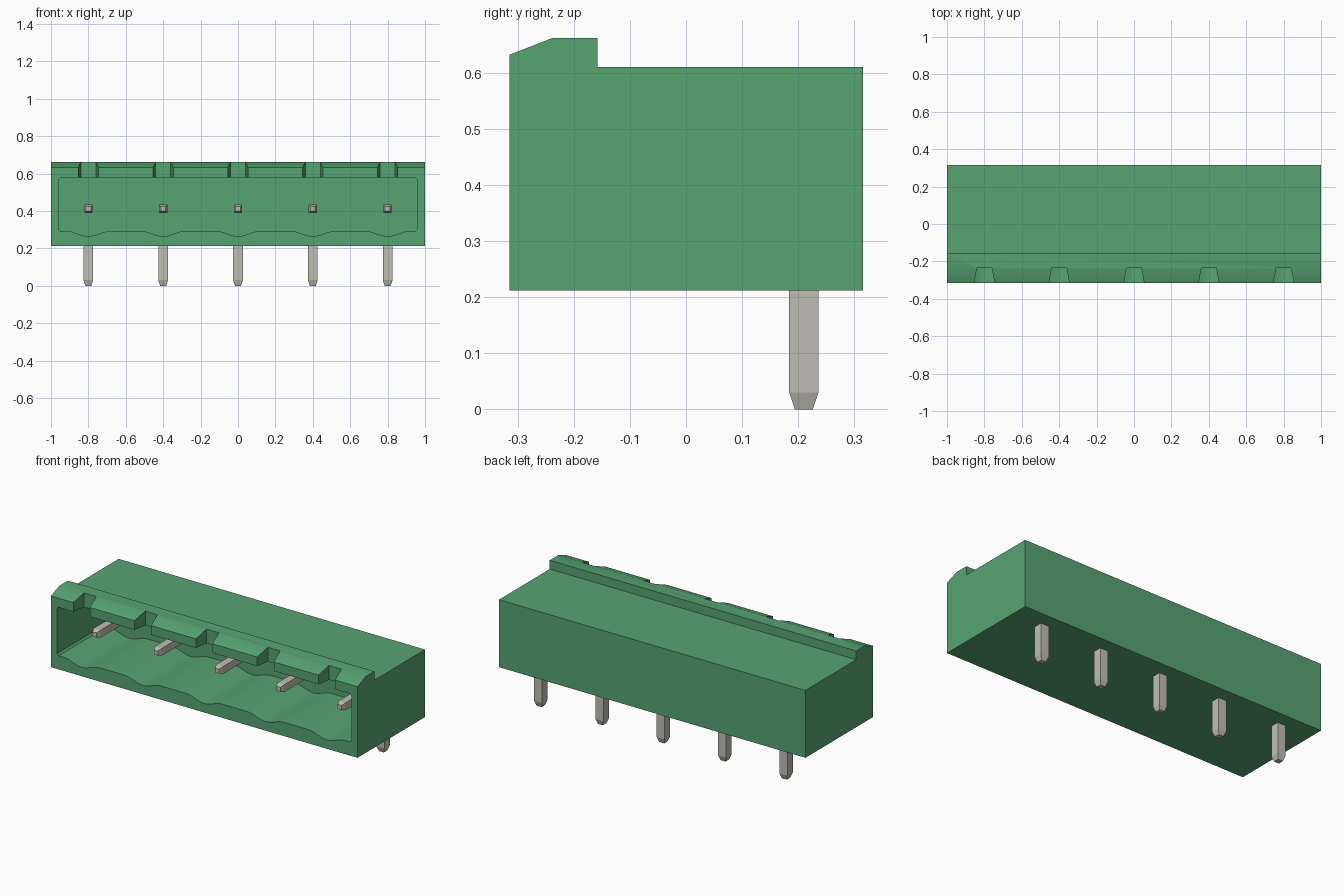
import bpy, bmesh, math
from mathutils import Vector

cube = bpy.data.objects.get("Cube")
if cube:
    bpy.data.objects.remove(cube, do_unlink=True)


def material(name, rgb):
    m = bpy.data.materials.new(name)
    m.use_nodes = True
    m.diffuse_color = (*rgb, 1)
    m.node_tree.nodes["Principled BSDF"].inputs["Base Color"].default_value = (*rgb, 1)
    return m


GREEN = material("green plastic", (0.095, 0.37, 0.17))
METAL = material("pin metal", (0.53, 0.52, 0.46))
PIN_X = [-0.8, -0.4, 0.0, 0.4, 0.8]


def loft(name, rings, mat):
    """Closed solid through rings of equal point count, capped at both ends."""
    bm = bmesh.new()
    loops = [[bm.verts.new(p) for p in ring] for ring in rings]
    n = len(loops[0])
    for a, b in zip(loops, loops[1:]):
        for i in range(n):
            j = (i + 1) % n
            bm.faces.new((a[i], a[j], b[j], b[i]))
    bm.faces.new(loops[0])
    bm.faces.new(loops[-1])
    bmesh.ops.recalc_face_normals(bm, faces=bm.faces)
    me = bpy.data.meshes.new(name)
    bm.to_mesh(me)
    bm.free()
    me.materials.append(mat)
    ob = bpy.data.objects.new(name, me)
    bpy.context.collection.objects.link(ob)
    return ob


def cut(target, cutter):
    cutter.hide_render = True
    mod = target.modifiers.new("cut", 'BOOLEAN')
    mod.operation = 'DIFFERENCE'
    mod.solver = 'EXACT'
    mod.object = cutter
    bpy.ops.object.select_all(action='DESELECT')
    bpy.context.view_layer.objects.active = target
    target.select_set(True)
    bpy.ops.object.modifier_apply(modifier=mod.name)
    bpy.data.objects.remove(cutter, do_unlink=True)


# Housing: side profile with a raised, sloped front lip, extruded across x
side = [(-0.315, 0.212), (0.315, 0.212), (0.315, 0.61), (-0.158, 0.61),
        (-0.158, 0.662), (-0.238, 0.662), (-0.315, 0.632)]
housing = loft("housing", [[(x, y, z) for y, z in side] for x in (-1, 1)], GREEN)

# Cavity: open at the front, with a scalloped dip in the floor under each pin
FLOOR, ROOF, HALF, DIP, DIP_W = 0.293, 0.578, 0.96, 0.028, 0.12
mouth = [(-HALF, FLOOR + 0.01), (-HALF + 0.01, FLOOR)]
for px in PIN_X:
    for i in range(17):
        t = -1 + i / 8
        mouth.append((px + t * DIP_W, FLOOR - DIP * (1 + math.cos(math.pi * t)) / 2))
mouth += [(HALF - 0.01, FLOOR), (HALF, FLOOR + 0.01),
          (HALF, ROOF - 0.01), (HALF - 0.01, ROOF),
          (-HALF + 0.01, ROOF), (-HALF, ROOF - 0.01)]
cut(housing, loft("cavity_cutter",
                  [[(x, y, z) for x, z in mouth] for y in (-0.4, 0.13)], GREEN))

# Tapered notches through the lip above each pin
for px in PIN_X:
    plan = [(-0.062, -0.36), (0.062, -0.36), (0.04, -0.235), (-0.04, -0.235)]
    cut(housing, loft("notch_cutter",
                      [[(px + x, y, z) for x, y in plan] for z in (0.5, 0.8)], GREEN))

bpy.ops.object.select_all(action='DESELECT')
bpy.context.view_layer.objects.active = housing
housing.select_set(True)
bpy.ops.object.shade_smooth_by_angle(angle=math.radians(30))


def pin(name, start, end, half, tip_half, tip_len):
    """Square pin with a tapered tip at its end point."""
    start, end = Vector(start), Vector(end)
    d = (end - start).normalized()
    u = Vector((1, 0, 0))
    v = d.cross(u)
    rings = []
    for c, h in ((start, half), (end - d * tip_len, half), (end, tip_half)):
        rings.append([c + u * h * a + v * h * b
                      for a, b in ((-1, -1), (1, -1), (1, 1), (-1, 1))])
    return loft(name, rings, METAL)


# Contact pins: one leg inside the cavity, one solder leg below the housing
for i, px in enumerate(PIN_X, 1):
    pin(f"contact_pin_{i}", (px, 0.21, 0.412), (px, -0.195, 0.412), 0.022, 0.013, 0.025)
    pin(f"solder_leg_{i}", (px, 0.21, 0.434), (px, 0.21, 0), 0.026, 0.016, 0.03)
